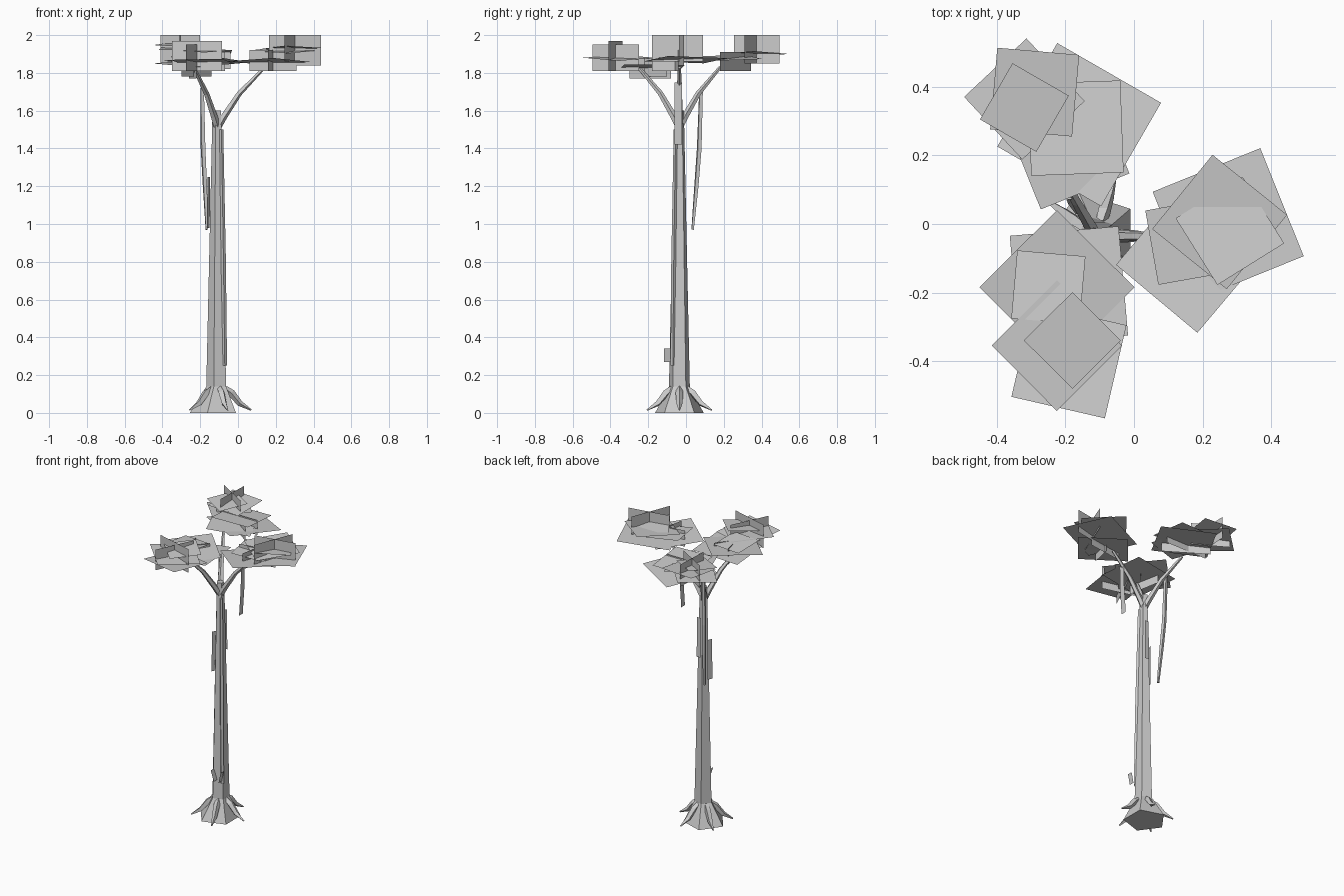
import bpy, bmesh
from math import sin, cos, pi, radians
from mathutils import Vector, Matrix

default_cube = bpy.data.objects.get("Cube")
if default_cube:
    bpy.data.objects.remove(default_cube, do_unlink=True)

grey = bpy.data.materials.new("plain grey")
grey.use_nodes = True
grey.diffuse_color = (0.6, 0.6, 0.6, 1)
shader = next(n for n in grey.node_tree.nodes if n.type == 'BSDF_PRINCIPLED')
shader.inputs["Base Color"].default_value = grey.diffuse_color


def finish(name, bm, closed=True):
    """Turn a bmesh into a flat shaded grey object."""
    if closed:
        bmesh.ops.recalc_face_normals(bm, faces=bm.faces)
    mesh = bpy.data.meshes.new(name)
    bm.to_mesh(mesh)
    bm.free()
    mesh.materials.append(grey)
    obj = bpy.data.objects.new(name, mesh)
    bpy.context.collection.objects.link(obj)
    return obj


def tube(name, path, radii, sides=5, turn=0.0, flat=False):
    """Loft a polygon along a path; flat keeps every ring horizontal."""
    bm = bmesh.new()
    points = [Vector(p) for p in path]
    rings = []
    for i, (point, radius) in enumerate(zip(points, radii)):
        along = points[min(i + 1, len(points) - 1)] - points[max(i - 1, 0)]
        spin = Matrix() if flat else Vector((0, 0, 1)).rotation_difference(along).to_matrix().to_4x4()
        ring = []
        for k in range(sides):
            a = turn + 2 * pi * k / sides
            ring.append(bm.verts.new(point + spin @ Vector((radius * cos(a), radius * sin(a), 0))))
        rings.append(ring)
    for low, high in zip(rings, rings[1:]):
        for k in range(sides):
            n = (k + 1) % sides
            bm.faces.new((low[k], low[n], high[n], high[k]))
    bm.faces.new(rings[0][::-1])
    bm.faces.new(rings[-1])
    return finish(name, bm)


def ribbon(name, path, across):
    """Thin strip of quads following a path, widened by the across vector."""
    bm = bmesh.new()
    half = Vector(across) / 2
    pairs = [(bm.verts.new(Vector(p) - half), bm.verts.new(Vector(p) + half)) for p in path]
    for (a, b), (c, d) in zip(pairs, pairs[1:]):
        bm.faces.new((a, b, d, c))
    return finish(name, bm, closed=False)


def foliage(name, sheets, uprights):
    """Leaf cards: tilted square sheets and upright cards crossing them."""
    bm = bmesh.new()
    for i, (x, y, z, side, angle) in enumerate(sheets):
        tilt = Matrix.Rotation(radians(5 if i % 2 else -5), 4, 'X' if i % 3 else 'Y')
        place = Matrix.Translation((x, y, z)) @ tilt @ Matrix.Rotation(radians(angle), 4, 'Z')
        bmesh.ops.create_grid(bm, x_segments=1, y_segments=1, size=side / 2, matrix=place)
    for x1, y1, x2, y2, low, high in uprights:
        corners = ((x1, y1, low), (x2, y2, low), (x2, y2, high), (x1, y1, high))
        bm.faces.new([bm.verts.new(c) for c in corners])
    return finish(name, bm, closed=False)


# Trunk with a flared five-sided foot
cx, cy = -0.11, -0.035
tube("trunk",
     [(cx - 0.01, cy, 0), (cx, cy, 0.14), (cx, cy, 0.8), (cx, cy, 1.6)],
     [0.135, 0.058, 0.043, 0.025], turn=pi / 5, flat=True)

# Five tapering roots around the foot
for i in range(5):
    a = 2 * pi * i / 5
    steps = [(0.04, 0.13), (0.075, 0.105), (0.12, 0.05), (0.18, 0.015)]
    tube(f"root_{i + 1}",
         [(cx + r * cos(a), cy + r * sin(a), z) for r, z in steps],
         [0.016, 0.02, 0.016, 0.004], sides=4)

# Three bent branches
for i, label in enumerate(("left", "back", "front")):
    a = 2 * pi * i / 3
    steps = [(0.0, 1.51), (0.035, 1.57), (0.115, 1.69), (0.25, 1.83)]
    tube(f"{label}_branch",
         [(cx + r * cos(a), cy + r * sin(a), z) for r, z in steps],
         [0.02, 0.019, 0.015, 0.009])

# Hanging vines and the stem climbing the trunk
tube("back_hanging_vine",
     [(-0.19, 0.08, 1.72), (-0.185, 0.07, 1.4), (-0.175, 0.055, 1.2), (-0.165, 0.035, 0.97)],
     [0.012, 0.014, 0.013, 0.008], sides=4)
ribbon("left_hanging_vine",
       [(0.065, -0.04, 1.75), (0.062, -0.04, 1.6), (0.05, -0.04, 1.42)], (0, 0.04, 0))
tube("climbing_stem",
     [(cx + 0.04, cy - 0.035, 0.25), (cx + 0.033, cy - 0.03, 0.8), (cx + 0.022, cy - 0.02, 1.5)],
     [0.012, 0.013, 0.01], sides=4)
ribbon("right_bark_strip", [(-0.157, cy, 0.98), (-0.155, cy, 1.25)], (0.014, 0.03, 0))
ribbon("back_bark_strip", [(-0.1, 0.006, 1.13), (-0.1, 0.004, 1.4)], (0.03, 0, 0))

# Two small sprouts low on the front of the trunk
ribbon("sprout_right", [(-0.1, -0.1, 0.27), (-0.124, -0.1, 0.34)], (0, 0.035, 0))
ribbon("sprout_left", [(-0.065, -0.1, 0.27), (-0.05, -0.1, 0.34)], (0, 0.035, 0))

# Leaf clusters: sheets (x, y, z, side, angle), uprights (x1, y1, x2, y2, low, high)
foliage("left_leaves", [
    (0.275, 0, 1.87, 0.34, 22),
    (0.25, 0.006, 1.92, 0.28, -39),
    (0.166, -0.1, 1.86, 0.31, -40),
    (0.16, -0.05, 1.89, 0.22, 10),
    (0.28, -0.02, 1.93, 0.23, 32),
], [
    (0.165, -0.06, 0.44, -0.01, 1.84, 2),
    (0.35, 0.09, 0.245, -0.18, 1.86, 2),
    (0.06, -0.075, 0.31, -0.04, 1.81, 1.92),
    (0.16, -0.18, 0.19, -0.04, 1.81, 1.92),
])
foliage("front_leaves", [
    (-0.19, -0.18, 1.83, 0.32, 5),
    (-0.225, -0.185, 1.85, 0.32, 45),
    (-0.25, -0.185, 1.88, 0.2, -5),
    (-0.225, -0.355, 1.88, 0.27, 45),
    (-0.19, -0.4, 1.86, 0.28, -13),
    (-0.18, -0.34, 1.92, 0.2, 45),
], [
    (-0.35, -0.335, -0.085, -0.41, 1.81, 1.97),
    (-0.16, -0.25, -0.275, -0.495, 1.81, 1.95),
    (-0.26, -0.08, -0.22, -0.3, 1.77, 1.88),
    (-0.14, -0.1, -0.3, -0.3, 1.78, 1.88),
])
foliage("back_leaves", [
    (-0.32, 0.365, 1.9, 0.25, 43),
    (-0.29, 0.385, 1.93, 0.24, -5),
    (-0.16, 0.29, 1.86, 0.35, -30),
    (-0.195, 0.225, 1.88, 0.28, 22),
    (-0.17, 0.28, 1.91, 0.27, 2),
    (-0.32, 0.34, 1.95, 0.19, -30),
], [
    (-0.41, 0.435, -0.2, 0.31, 1.85, 2),
    (-0.3, 0.495, -0.31, 0.255, 1.85, 2),
    (-0.35, 0.27, -0.04, 0.27, 1.82, 1.92),
    (-0.33, 0.345, -0.07, 0.18, 1.81, 1.91),
])
